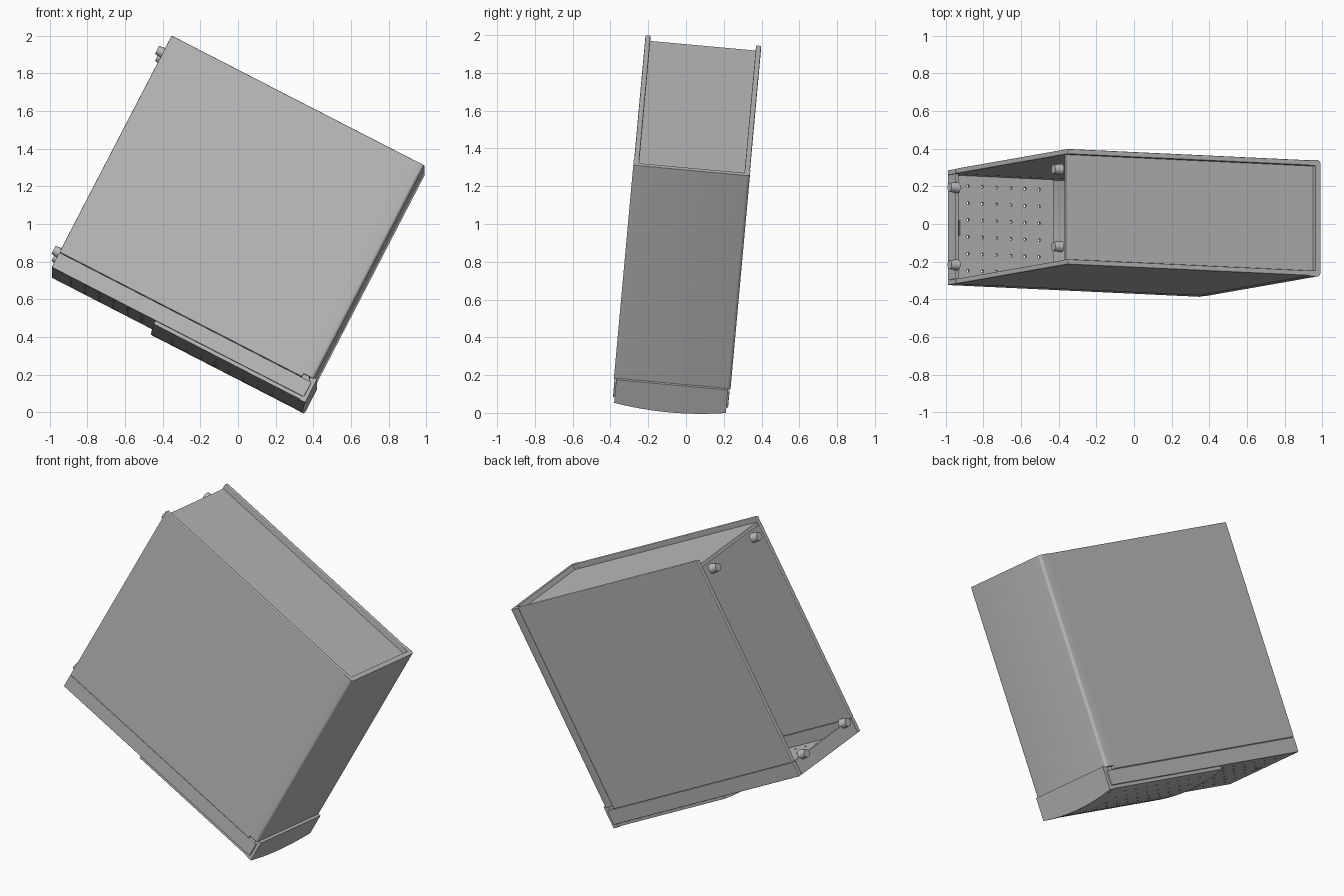
import bpy, bmesh, math
from mathutils import Matrix, Vector

if "Cube" in bpy.data.objects:
    bpy.data.objects.remove(bpy.data.objects["Cube"], do_unlink=True)

grey = bpy.data.materials.new("plain grey")
grey.use_nodes = True
grey.diffuse_color = (0.5, 0.5, 0.5, 1)
grey.node_tree.nodes["Principled BSDF"].inputs["Base Color"].default_value = grey.diffuse_color

# The case is modelled upright, then tipped into its tumbled pose
POSE = (Matrix.Translation((0, 0.005, 1.013))
        @ Matrix.Rotation(math.radians(-5.2), 4, 'X')
        @ Matrix.Rotation(math.radians(27.3), 4, 'Y'))
X, Y, Z = 0.755, 0.308, 0.695      # half sizes of the case
WALL = 0.028
SEAM = -0.605                      # where the bezel meets the case


def finish(name, bm, bevel=0):
    bmesh.ops.recalc_face_normals(bm, faces=bm.faces)
    mesh = bpy.data.meshes.new(name)
    bm.to_mesh(mesh)
    bm.free()
    mesh.materials.append(grey)
    ob = bpy.data.objects.new(name, mesh)
    bpy.context.collection.objects.link(ob)
    ob.matrix_world = POSE
    if bevel:
        mod = ob.modifiers.new("soft edges", 'BEVEL')
        mod.width, mod.segments = bevel, 2
    return ob


def add_box(bm, lo, hi):
    lo, hi = Vector(lo), Vector(hi)
    m = Matrix.Translation((lo + hi) / 2) @ Matrix.Diagonal((*(hi - lo), 1))
    bmesh.ops.create_cube(bm, size=1, matrix=m)


def box(name, lo, hi, bevel=0):
    bm = bmesh.new()
    add_box(bm, lo, hi)
    return finish(name, bm, bevel)


def prism(name, outline, offset):
    bm = bmesh.new()
    face = bm.faces.new([bm.verts.new(p) for p in outline])
    ext = bmesh.ops.extrude_face_region(bm, geom=[face])
    moved = [g for g in ext["geom"] if isinstance(g, bmesh.types.BMVert)]
    bmesh.ops.translate(bm, verts=moved, vec=offset)
    return finish(name, bm)


def arc(half, edge, peak, steps=12):
    # Shallow bow across the case, from front to back
    return [(half * t, edge + (peak - edge) * (1 - t * t))
            for t in (2 * i / steps - 1 for i in range(steps + 1))]


def perforate(ob, first, count, slot=False):
    # Cut rows of round vents through the part
    bm = bmesh.new()
    for i in range(count):
        for j in range(6):
            pos = (first + 0.085 * i, 0.09 * (j - 2.5), -0.71)
            bmesh.ops.create_cone(bm, cap_ends=True, segments=8, radius1=0.008, radius2=0.008,
                                  depth=0.16, matrix=Matrix.Translation(pos))
    if slot:
        add_box(bm, (-0.695, -0.04, -0.8), (-0.688, 0.04, -0.6))
    cutter = finish("vent_cutter", bm)
    cutter.hide_render = True
    mod = ob.modifiers.new("vents", 'BOOLEAN')
    mod.operation, mod.solver, mod.object = 'DIFFERENCE', 'EXACT', cutter
    bpy.context.view_layer.update()
    graph = bpy.context.evaluated_depsgraph_get()
    mesh = bpy.data.meshes.new_from_object(ob.evaluated_get(graph))
    ob.modifiers.clear()
    ob.data = mesh
    bpy.data.objects.remove(cutter, do_unlink=True)


# Side panels and the bezel strips that continue them
for side, s in (("front", -1), ("back", 1)):
    ys = sorted((s * Y, s * (Y - WALL)))
    box(side + "_panel", (-X, ys[0], SEAM), (X - 0.06, ys[1], Z), 0.006)
    ys = sorted((s * (Y - 0.002), s * (Y - WALL)))
    box(side + "_bezel_strip", (-X, ys[0], -Z), (X - 0.003, ys[1], SEAM - 0.001), 0.004)

# Folded cover with rounded corners and short flanges over both panels
R = 0.018
outer = [(X - 0.065, Y + 0.002)]
outer += [(X - R + R * math.sin(a), Y + 0.002 - R + R * math.cos(a))
          for a in (math.pi / 2 * i / 4 for i in range(5))]
inner = [(X - 0.065, Y - WALL), (X - WALL, Y - WALL)]
half = outer + [(x, -y) for x, y in reversed(outer)]
half += [(x, -y) for x, y in inner] + list(reversed(inner))
cover = prism("folded_cover", [(x, y, SEAM + 0.02) for x, y in half], (0, 0, Z - SEAM - 0.02))

# Recessed rear panel between the rims
box("rear_panel", (-X + 0.006, -Y + WALL, Z - 0.05), (X - WALL, Y - WALL, Z - 0.03))

# Bezel: end wall, perforated grille and bowed vented door
box("bezel_end_wall", (-X, -Y + WALL, -Z), (-X + 0.02, Y - WALL, SEAM), 0.003)
grille = box("bezel_grille", (-X + 0.01, -Y + 0.02, -Z), (-0.13, Y - 0.02, -Z + 0.015))
perforate(grille, -0.64, 6, slot=True)

low = arc(0.295, -0.714, -0.744)
high = arc(0.28, -0.699, -0.729)
shell = [(0.295, -0.68), (0.28, -0.68)] + high[::-1] + [(-0.28, -0.68), (-0.295, -0.68)] + low
door = prism("bowed_door", [(-0.135, y, z) for y, z in shell], (0.875, 0, 0))
perforate(door, -0.01, 8)

# End cap closing the bezel beside the cover
cap = [(0.297, -0.579), (-0.297, -0.579)] + arc(0.297, -0.717, -0.744)
prism("bezel_end_cap", [(0.735, y, z) for y, z in cap], (0.036, 0, 0))

# Four round feet
for z, place in ((-0.6, "fore"), (0.6, "aft")):
    for y, side in ((-0.206, "front"), (0.206, "back")):
        bm = bmesh.new()
        m = Matrix.Translation((-0.767, y, z)) @ Matrix.Rotation(math.pi / 2, 4, 'Y')
        bmesh.ops.create_cone(bm, cap_ends=True, segments=16, radius1=0.024, radius2=0.03,
                              depth=0.05, matrix=m)
        finish(f"foot_{place}_{side}", bm)

# Smooth the rounded parts while keeping their edges sharp
bpy.ops.object.select_all(action='DESELECT')
for ob in bpy.context.collection.objects:
    if ob.type == 'MESH' and ob.name.startswith(("foot", "folded", "bezel_end_cap")):
        ob.select_set(True)
        bpy.context.view_layer.objects.active = ob
bpy.ops.object.shade_smooth_by_angle(angle=math.radians(35))
